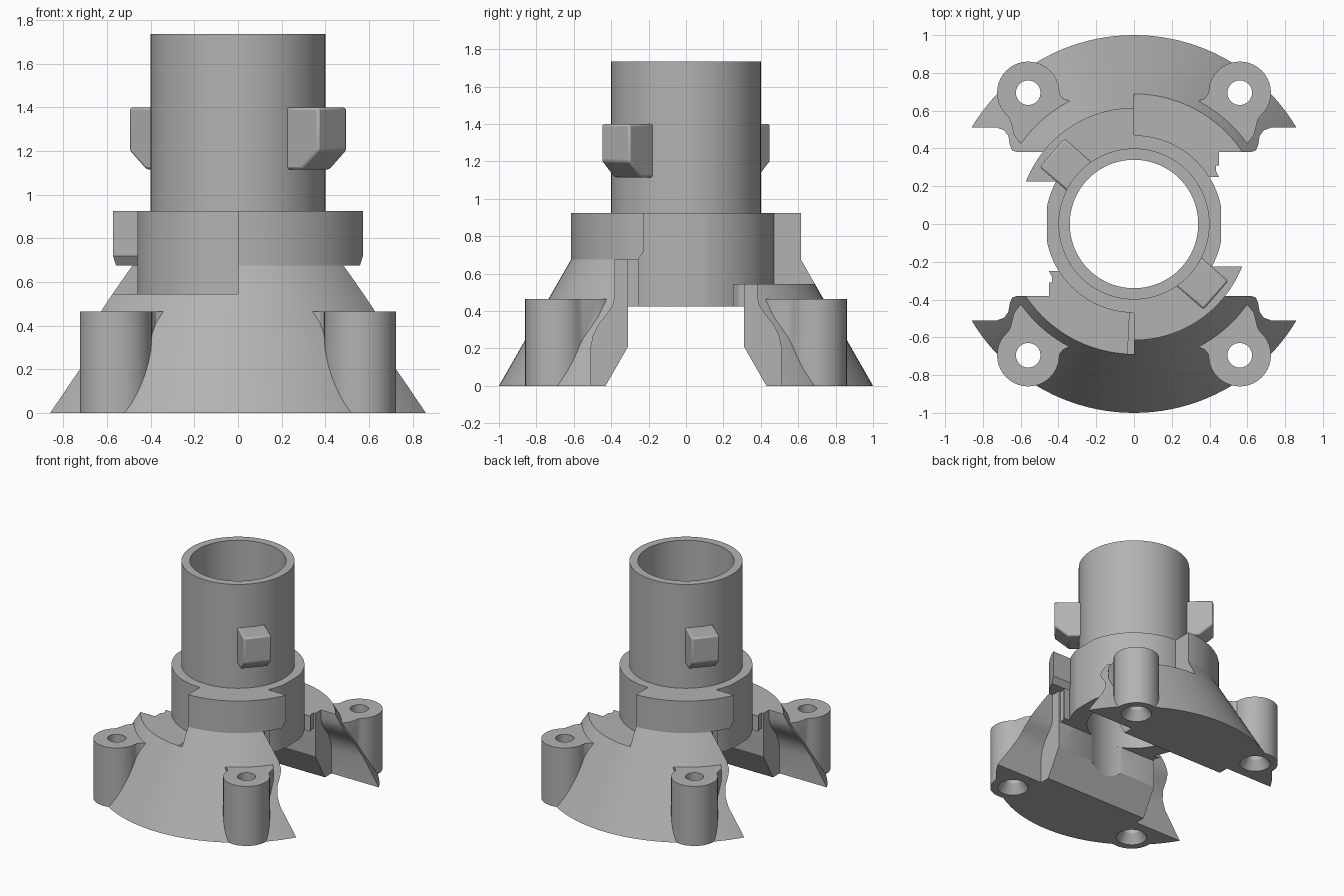
import bpy, bmesh
from math import sin, cos, pi, radians

cube = bpy.data.objects.get("Cube")
if cube:
    bpy.data.objects.remove(cube, do_unlink=True)

grey = bpy.data.materials.new("plain_grey")
grey.use_nodes = True
grey.diffuse_color = (0.45, 0.45, 0.45, 1)
grey.node_tree.nodes["Principled BSDF"].inputs["Base Color"].default_value = (0.45, 0.45, 0.45, 1)


def finish(name, bm):
    bmesh.ops.recalc_face_normals(bm, faces=bm.faces)
    mesh = bpy.data.meshes.new(name)
    bm.to_mesh(mesh)
    bm.free()
    mesh.materials.append(grey)
    obj = bpy.data.objects.new(name, mesh)
    bpy.context.collection.objects.link(obj)
    return obj


def lathe(name, profile, start=0, end=360, steps=96, at=(0, 0)):
    """Revolve a closed (radius, height) loop, fully or through a sector."""
    bm = bmesh.new()
    full = end - start == 360
    rings = []
    for i in range(steps if full else steps + 1):
        a = radians(start + (end - start) * i / steps)
        rings.append([bm.verts.new((at[0] + r * cos(a), at[1] + r * sin(a), z)) for r, z in profile])
    n = len(profile)
    for i in range(steps):
        p, q = rings[i], rings[(i + 1) % len(rings)]
        for j in range(n):
            k = (j + 1) % n
            bm.faces.new((p[j], p[k], q[k], q[j]))
    if not full:
        bm.faces.new(rings[0])
        bm.faces.new(rings[-1])
    return finish(name, bm)


def prism(name, points, axis, low, high):
    """Extrude a flat outline along x or z."""
    bm = bmesh.new()
    def place(p, d):
        return (d, p[0], p[1]) if axis == "x" else (p[0], p[1], d)
    a = [bm.verts.new(place(p, low)) for p in points]
    b = [bm.verts.new(place(p, high)) for p in points]
    bm.faces.new(a)
    bm.faces.new(b)
    for i in range(len(points)):
        j = (i + 1) % len(points)
        bm.faces.new((a[i], a[j], b[j], b[i]))
    return finish(name, bm)


def disc(name, at, profile, steps=40):
    """Solid of revolution from (radius, height) steps, bottom to top."""
    bm = bmesh.new()
    rings = [[bm.verts.new((at[0] + r * cos(2 * pi * i / steps), at[1] + r * sin(2 * pi * i / steps), z))
              for i in range(steps)] for r, z in profile]
    for p, q in zip(rings, rings[1:]):
        for i in range(steps):
            j = (i + 1) % steps
            bm.faces.new((p[i], p[j], q[j], q[i]))
    bm.faces.new(rings[0])
    bm.faces.new(rings[-1])
    return finish(name, bm)


def combine(obj, tools, operation):
    for tool in tools:
        tool.hide_render = True
        mod = obj.modifiers.new("combine", "BOOLEAN")
        mod.operation, mod.solver, mod.object = operation, "EXACT", tool
        bpy.context.view_layer.update()
        shape = bpy.data.meshes.new_from_object(obj.evaluated_get(bpy.context.evaluated_depsgraph_get()))
        obj.modifiers.clear()
        obj.data = shape
        bpy.data.objects.remove(tool, do_unlink=True)


def opposite(obj, name):
    twin = obj.copy()
    twin.data = obj.data.copy()
    twin.name = name
    twin.rotation_euler.z += pi
    bpy.context.collection.objects.link(twin)
    return twin


def both_sides(half):
    return half + [(-y, z) for y, z in reversed(half)]


def box(x, y):
    return [(-x, -y), (x, -y), (x, y), (-x, y)]


corners = [(sx, sy) for sx in (-1, 1) for sy in (-1, 1)]
parts = []

# Flared base with bolt bosses and their webs
base = lathe("flared_base", [(0.34, 0), (1, 0), (0.612, 0.68), (0.34, 0.68)], steps=128)
web = [(0.34, 0.65), (0.375, 0.665), (0.395, 0.69), (0.4, 0.74), (0.56, 0.72), (0.7, 0.62),
       (0.655, 0.55), (0.635, 0.47), (0.6, 0.425), (0.45, 0.45)]
for sx, sy in corners:
    at = (sx * 0.56, sy * 0.695)
    combine(base, [prism("web", [(sx * x, sy * y) for x, y in web], "z", 0, 0.465),
                   disc("boss", at, [(0.165, 0), (0.165, 0.465)])], "UNION")

# Open the base into two feet
arch = both_sides([(0.51, -0.1), (0.51, 0.2), (0.495, 0.27), (0.465, 0.33), (0.42, 0.385),
                   (0.39, 0.43), (0.38, 0.48), (0.38, 1)])
middle = both_sides([(0.49, -0.1), (0.43, 0), (0.31, 0.21), (0.31, 1)])
combine(base, [prism("arch", arch, "x", 0.45, 1.2), prism("arch", arch, "x", -1.2, -0.45),
               prism("middle", middle, "x", -0.46, 0.46)], "DIFFERENCE")

# Locking recesses in two opposite quarters, and bolt holes
recess = [(0.46, 0.545), (0.9, 0.545), (0.9, 1), (0.46, 1)]
combine(base, [lathe("recess", recess, a, a + 90, 32) for a in (0, 180)], "DIFFERENCE")
for sx, sy in corners:
    at = (sx * 0.56, sy * 0.695)
    combine(base, [disc("bolt_hole", at, [(0.12, -0.01), (0.11, 0), (0.065, 0.07), (0.065, 0.6)])],
            "DIFFERENCE")
parts.append(base)

# Collar with flattened sides
collar = disc("collar", (0, 0), [(0.47, 0.425), (0.47, 0.925)], 96)
combine(collar, [prism("flats", box(0.46, 0.8), "z", 0, 2)], "INTERSECT")
combine(collar, [disc("bore", (0, 0), [(0.34, 0), (0.34, 2)], 96)], "DIFFERENCE")
parts.append(collar)

# Shoulders joining collar to feet, taller under the hooks
for name, sx, sy, top in (("front_left_shoulder", 1, -1, 0.675), ("back_right_shoulder", -1, 1, 0.675),
                          ("back_left_shoulder", 1, 1, 0.545), ("front_right_shoulder", -1, -1, 0.545)):
    outline = [(0.31, 0.25), (0.45, 0.25), (0.435, 0.28), (0.435, 0.4), (0.31, 0.4)]
    parts.append(prism(name, [(sx * x, sy * y) for x, y in outline], "z", 0.425, top))
    combine(parts[-1], [disc("bore", (0, 0), [(0.34, 0), (0.34, 2)], 96)], "DIFFERENCE")

# Locking hooks
hook = lathe("front_hook", [(0.42, 0.675), (0.615, 0.675), (0.615, 0.925), (0.42, 0.925)], -90, -8, 48)
end_cut = [(-0.225, 1), (-0.225, 0.72), (-0.26, 0.67), (-0.26, 0.5), (0.2, 0.5), (0.2, 1)]
combine(hook, [prism("end_cut", end_cut, "x", 0.2, 1)], "DIFFERENCE")
parts += [hook, opposite(hook, "back_hook")]

# Tube
parts.append(lathe("tube", [(0.34, 0.6), (0.4, 0.6), (0.4, 1.735), (0.34, 1.735)]))

# Side lugs on the tube
lug_outline = [(0.37, 1.4), (0.575, 1.4), (0.575, 1.2), (0.475, 1.115), (0.37, 1.115)]
lug = prism("front_lug", [(r, z) for r, z in lug_outline], "x", -0.1, 0.1)
bevel = lug.modifiers.new("soft_edges", "BEVEL")
bevel.width, bevel.segments = 0.012, 2
lug.rotation_euler.z = radians(-41 - 90)
parts += [lug, opposite(lug, "back_lug")]

# Smooth curved walls, sharp edges
bpy.ops.object.select_all(action="DESELECT")
for part in parts:
    part.select_set(True)
bpy.context.view_layer.objects.active = base
bpy.ops.object.shade_smooth_by_angle(angle=radians(25))
